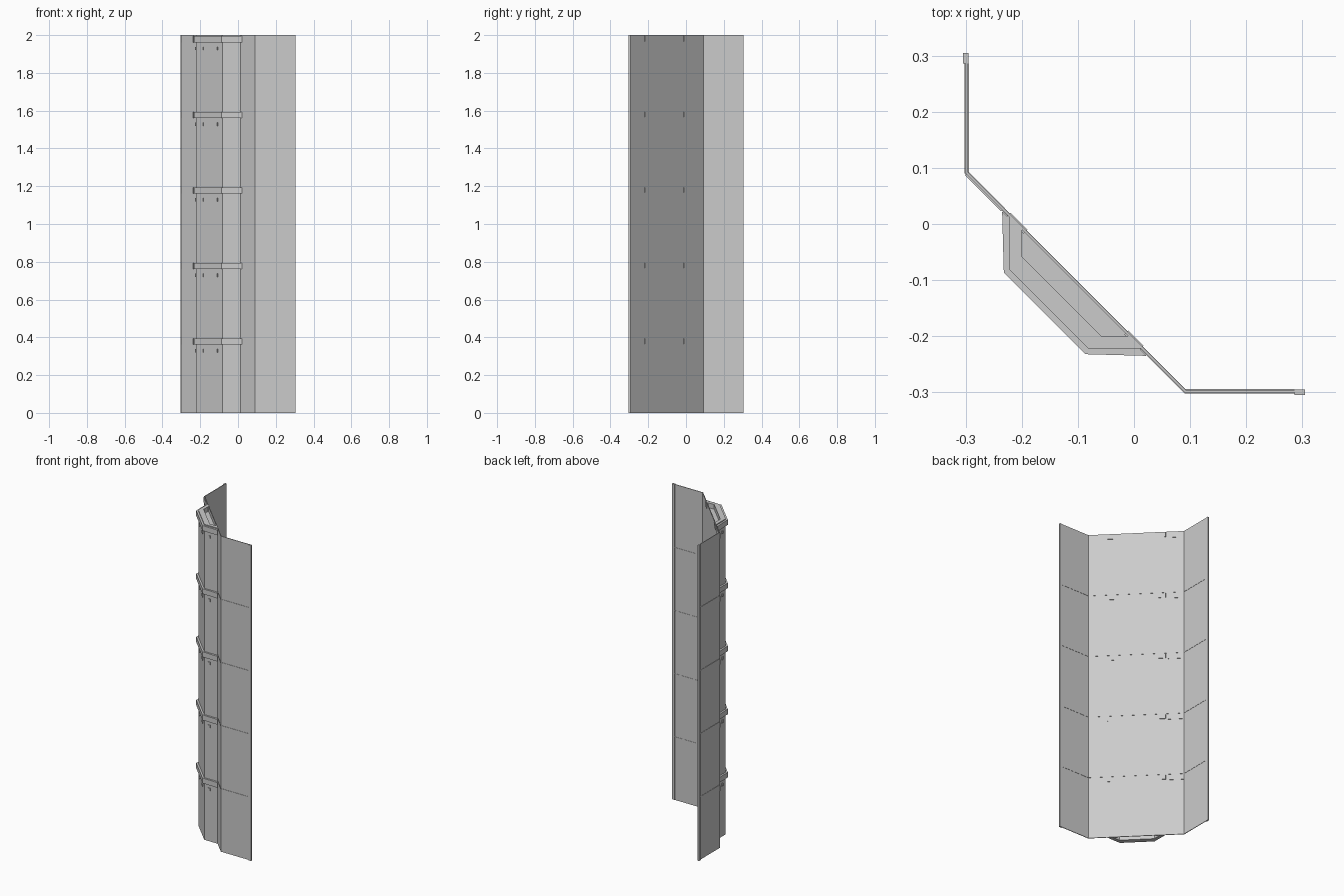
import bpy, bmesh
from mathutils import Vector

cube = bpy.data.objects.get("Cube")
if cube:
    bpy.data.objects.remove(cube, do_unlink=True)

FLOORS = 5
STEP = 2.0 / FLOORS
SUM = -0.21                      # outer face of the diagonal wall: x + y = SUM
OUT = Vector((-1, -1)).normalized()

grey = bpy.data.materials.new("light_grey")
grey.use_nodes = True
colour = (0.6, 0.6, 0.6, 1)
grey.diffuse_color = colour
grey.node_tree.nodes["Principled BSDF"].inputs["Base Color"].default_value = colour


def prism(name, pts, z0, z1):
    """Extrude a plan outline from z0 to z1."""
    bm = bmesh.new()
    base = bm.faces.new([bm.verts.new((p[0], p[1], z0)) for p in pts])
    up = bmesh.ops.extrude_face_region(bm, geom=[base])["geom"]
    bmesh.ops.translate(bm, vec=(0, 0, z1 - z0),
                        verts=[v for v in up if isinstance(v, bmesh.types.BMVert)])
    bmesh.ops.recalc_face_normals(bm, faces=bm.faces)
    mesh = bpy.data.meshes.new(name)
    bm.to_mesh(mesh)
    bm.free()
    mesh.materials.append(grey)
    obj = bpy.data.objects.new(name, mesh)
    bpy.context.collection.objects.link(obj)
    return obj


def swap(pts):
    """Mirror a plan path across the corner's symmetry line."""
    return [(y, x) for x, y in reversed(pts)]


def symmetric(half):
    return half + swap(half)


def band_between(outer, inner):
    return symmetric(outer) + symmetric(inner)[::-1]


def block_on(a, b, out, back):
    """Plan quad along the line a-b, offset outwards and backwards."""
    a, b = Vector(a), Vector(b)
    d = (b - a).normalized()
    n = Vector((d.y, -d.x))
    if n.dot(OUT) < 0:
        n = -n
    return [a + n * out, b + n * out, b - n * back, a - n * back]


def on_wall(x0, x1, out, back):
    return block_on((x0, SUM - x0), (x1, SUM - x1), out, back)


# Plan half-paths
wall_out = [(-0.3, 0.304), (-0.3, 0.09)]
wall_in = [(-0.296, 0.304), (-0.296, 0.092)]
ledge_out = [(-0.302, 0.286), (-0.302, 0.09)]
strip = [(-0.305, 0.286), (-0.295, 0.286), (-0.295, 0.305), (-0.305, 0.305)]
bay_out = [(-0.222, 0.012), (-0.222, -0.081)]
bay_in = [(-0.2, -0.01), (-0.2, -0.058)]
cap_out = [(-0.235, 0.022), (-0.232, -0.087)]

# Thin folded wall with thickened free edges
prism("folded_wall", band_between(wall_out, wall_in), 0, 2)
prism("left_edge_strip", swap(strip), 0, 2)
prism("right_edge_strip", strip, 0, 2)

# Hollow bay with a recessed roof
prism("bay_shell", band_between(bay_out, bay_in), 0, 2)
prism("bay_roof", symmetric([(-0.205, -0.005), (-0.205, -0.06)]), 1.95, 1.97)

for i in range(FLOORS):
    top = (i + 1) * STEP
    low, high = top - 0.039, top - 0.006
    # Projecting band around the bay
    prism(f"bay_band_{i}", band_between(cap_out, bay_in), low, high)
    # Fine joint between storeys
    if i < FLOORS - 1:
        prism(f"storey_joint_{i}", band_between(ledge_out, [(-0.2945, 0.286), (-0.2945, 0.092)]),
              top - 0.002, top + 0.001)
    # Band pegs reaching through the wall, and the trim plate beside them
    for k, (x0, x1) in enumerate([(-0.225, -0.195), (-0.015, 0.012)]):
        prism(f"band_peg_{i}_{k}", on_wall(x0, x1, 0.003, 0.007), low + 0.005, high)
    prism(f"trim_plate_{i}", on_wall(-0.299, -0.235, 0.003, 0.006), low, high)
    # Small brackets under the band
    spots = [((-0.196, -0.107), (-0.182, -0.121)), ((-0.121, -0.182), (-0.107, -0.196)),
             ((-0.052, -0.222), (-0.038, -0.222)), ((-0.222, -0.038), (-0.222, -0.052))]
    for k, (a, b) in enumerate(spots):
        prism(f"bracket_{i}_{k}", block_on(a, b, 0.005, 0.003), top - 0.08, top - 0.062)
